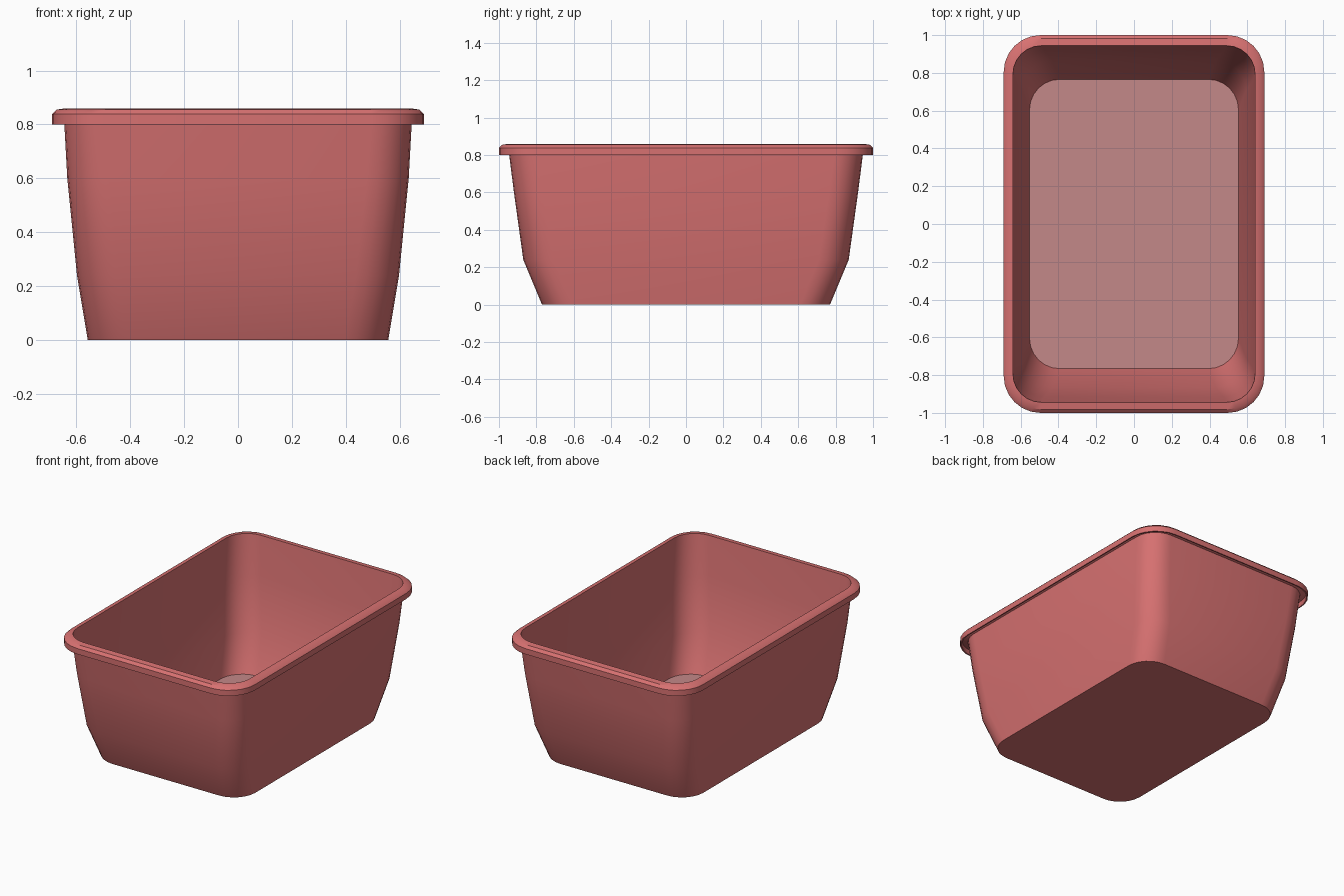
import bpy, bmesh, math

if "Cube" in bpy.data.objects:
    bpy.data.objects.remove(bpy.data.objects["Cube"])


def material(name, rgb):
    m = bpy.data.materials.new(name)
    m.diffuse_color = (*rgb, 1.0)
    m.use_nodes = True
    m.node_tree.nodes["Principled BSDF"].inputs["Base Color"].default_value = m.diffuse_color
    return m


red = material("dusty red plastic", (0.68, 0.165, 0.165))
pale = material("pale pink floor", (0.55, 0.25, 0.25))
SEG = 6


def ring(bm, hx, hy, r, z):
    # rounded rectangle loop
    verts = []
    for i, (sx, sy) in enumerate([(1, 1), (-1, 1), (-1, -1), (1, -1)]):
        for k in range(SEG + 1):
            a = math.pi / 2 * (i + k / SEG)
            verts.append(bm.verts.new((sx * (hx - r) + r * math.cos(a),
                                       sy * (hy - r) + r * math.sin(a), z)))
    return verts


def loft(name, profile, mat, inward=False, cap=None):
    bm = bmesh.new()
    rings = [ring(bm, *p) for p in profile]
    for a, b in zip(rings, rings[1:]):
        n = len(a)
        for i in range(n):
            j = (i + 1) % n
            bm.faces.new((a[i], a[j], b[j], b[i]))
    if cap == "down":
        bm.faces.new(list(reversed(rings[0])))
    elif cap == "up":
        bm.faces.new(rings[0])
    if inward:
        bmesh.ops.reverse_faces(bm, faces=bm.faces[:])
    me = bpy.data.meshes.new(name)
    bm.to_mesh(me)
    bm.free()
    me.materials.append(mat)
    ob = bpy.data.objects.new(name, me)
    bpy.context.collection.objects.link(ob)
    bpy.context.view_layer.objects.active = ob
    ob.select_set(True)
    bpy.ops.object.shade_smooth_by_angle(angle=math.radians(35))
    ob.select_set(False)
    return ob


# Tub wall: half width, half depth, corner radius, height
wall = [(0.557, 0.77, 0.16, 0.0), (0.597, 0.87, 0.16, 0.24),
        (0.633, 0.92, 0.155, 0.60), (0.645, 0.948, 0.15, 0.82)]
loft("tub_outside", wall, red, cap="down")

# Inner wall, a hair inside the outer one
t = 0.004
inner = [(x - t, y - t, r, z) for x, y, r, z in wall]
inner[-1] = (0.641, 0.944, 0.15, 0.86)
loft("tub_inside", inner, red, inward=True)

# Floor panel
loft("tub_floor", [(0.552, 0.765, 0.16, 0.006)], pale, cap="up")

# Overhanging rim, open underneath
loft("rim", [(0.682, 0.992, 0.19, 0.80), (0.69, 1.0, 0.195, 0.80),
             (0.69, 1.0, 0.195, 0.838), (0.672, 0.982, 0.18, 0.855),
             (0.641, 0.944, 0.15, 0.86)], red)
loft("rim_underside", [(0.682, 0.992, 0.19, 0.80), (0.682, 0.992, 0.19, 0.835),
                       (0.645, 0.948, 0.15, 0.82)], red, inward=True)
